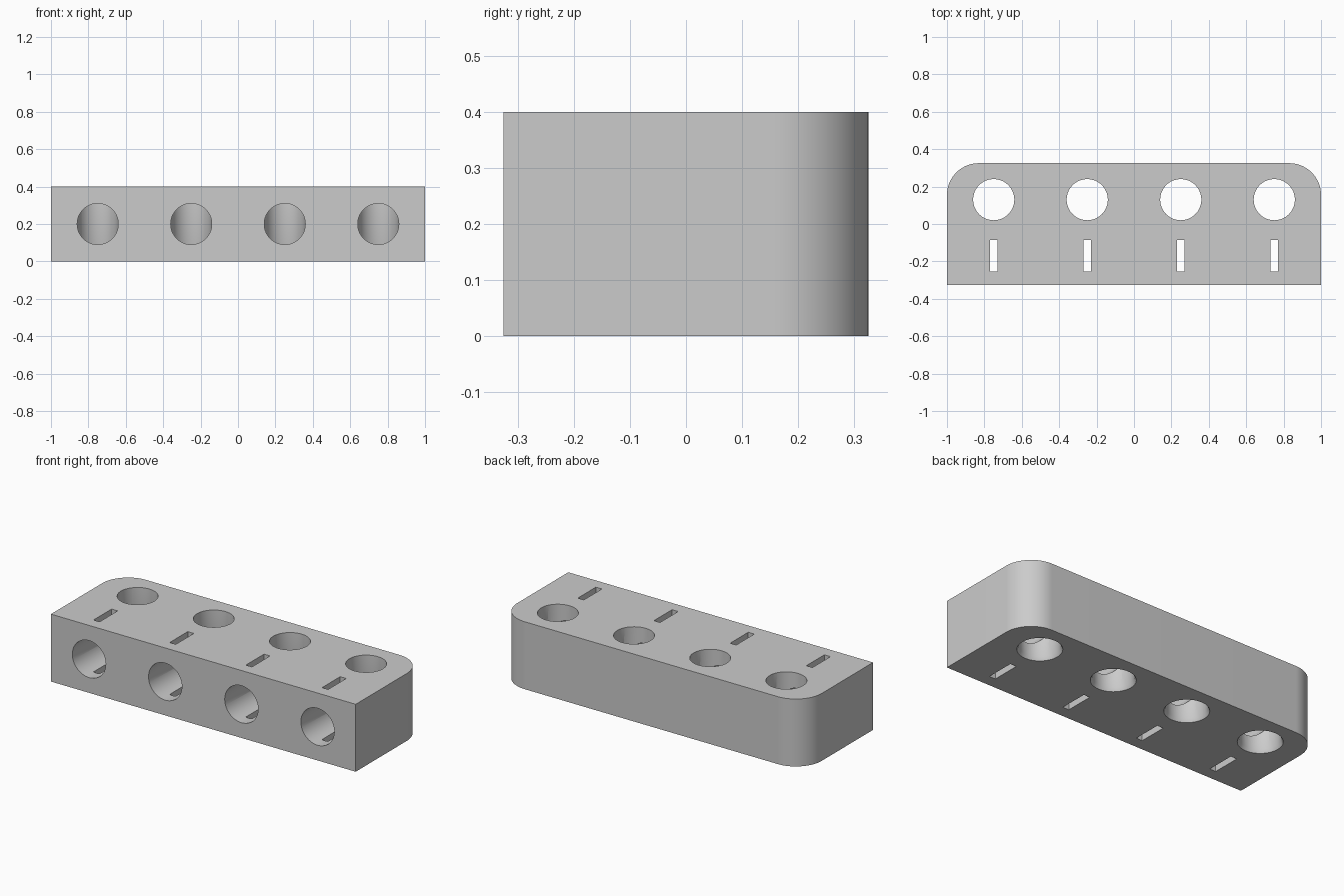
import bpy, bmesh
from math import sin, cos, pi
from mathutils import Matrix

cube = bpy.data.objects.get("Cube")
if cube:
    bpy.data.objects.remove(cube, do_unlink=True)

WIDTH, DEPTH, HEIGHT = 2.0, 0.65, 0.4
CORNER, BORE = 0.17, 0.11
BORE_Y, SLOT_Y = 0.13, -0.17
STATIONS = (-0.75, -0.25, 0.25, 0.75)

grey = bpy.data.materials.new("plain grey")
grey.use_nodes = True
color = (0.6, 0.6, 0.6, 1)
grey.diffuse_color = color
grey.node_tree.nodes["Principled BSDF"].inputs["Base Color"].default_value = color


def finish(name, bm):
    bmesh.ops.recalc_face_normals(bm, faces=bm.faces[:])
    mesh = bpy.data.meshes.new(name)
    bm.to_mesh(mesh)
    bm.free()
    obj = bpy.data.objects.new(name, mesh)
    mesh.materials.append(grey)
    bpy.context.collection.objects.link(obj)
    return obj


def cylinder(name, r1, r2, length, matrix):
    bm = bmesh.new()
    bmesh.ops.create_cone(bm, cap_ends=True, segments=64, radius1=r1,
                          radius2=r2, depth=length, matrix=matrix)
    return finish(name, bm)


def cut(target, cutter):
    mod = target.modifiers.new(cutter.name, "BOOLEAN")
    mod.operation = "DIFFERENCE"
    mod.solver = "EXACT"
    mod.object = cutter
    bpy.context.view_layer.objects.active = target
    bpy.ops.object.modifier_apply(modifier=mod.name)
    bpy.data.objects.remove(cutter, do_unlink=True)


# Block outline: square front corners, rounded back corners
w, d = WIDTH / 2, DEPTH / 2
outline = [(-w, -d), (w, -d)]
for side, start in ((1, 0), (-1, pi / 2)):
    for i in range(25):
        a = start + i * pi / 48
        outline.append((side * (w - CORNER) + CORNER * cos(a),
                        d - CORNER + CORNER * sin(a)))
bm = bmesh.new()
base = bm.faces.new([bm.verts.new((x, y, 0)) for x, y in outline])
top = bmesh.ops.extrude_face_region(bm, geom=[base])["geom"]
bmesh.ops.translate(bm, vec=(0, 0, HEIGHT),
                    verts=[v for v in top if isinstance(v, bmesh.types.BMVert)])
block = finish("holder_block", bm)

for x in STATIONS:
    # Vertical through bore
    cut(block, cylinder("bore", BORE, BORE, 1,
                        Matrix.Translation((x, BORE_Y, HEIGHT / 2))))
    # Small chamfer on the underside of the bore
    cut(block, cylinder("chamfer", BORE + 0.02, BORE, 0.04,
                        Matrix.Translation((x, BORE_Y, 0))))
    # Front opening running back into the bore
    front = -d - 0.1
    cut(block, cylinder("opening", BORE - 0.0003, BORE - 0.0003, BORE_Y - front,
                        Matrix.Translation((x, (front + BORE_Y) / 2, HEIGHT / 2))
                        @ Matrix.Rotation(pi / 2, 4, "X")))
    # Narrow vertical slot
    bm = bmesh.new()
    bmesh.ops.create_cube(bm, size=1, matrix=Matrix.Translation((x, SLOT_Y, HEIGHT / 2))
                          @ Matrix.Diagonal((0.04, 0.17, 1, 1)))
    cut(block, finish("slot", bm))

bpy.ops.object.select_all(action="DESELECT")
block.select_set(True)
bpy.context.view_layer.objects.active = block
bpy.ops.object.shade_smooth_by_angle(angle=pi / 6)
